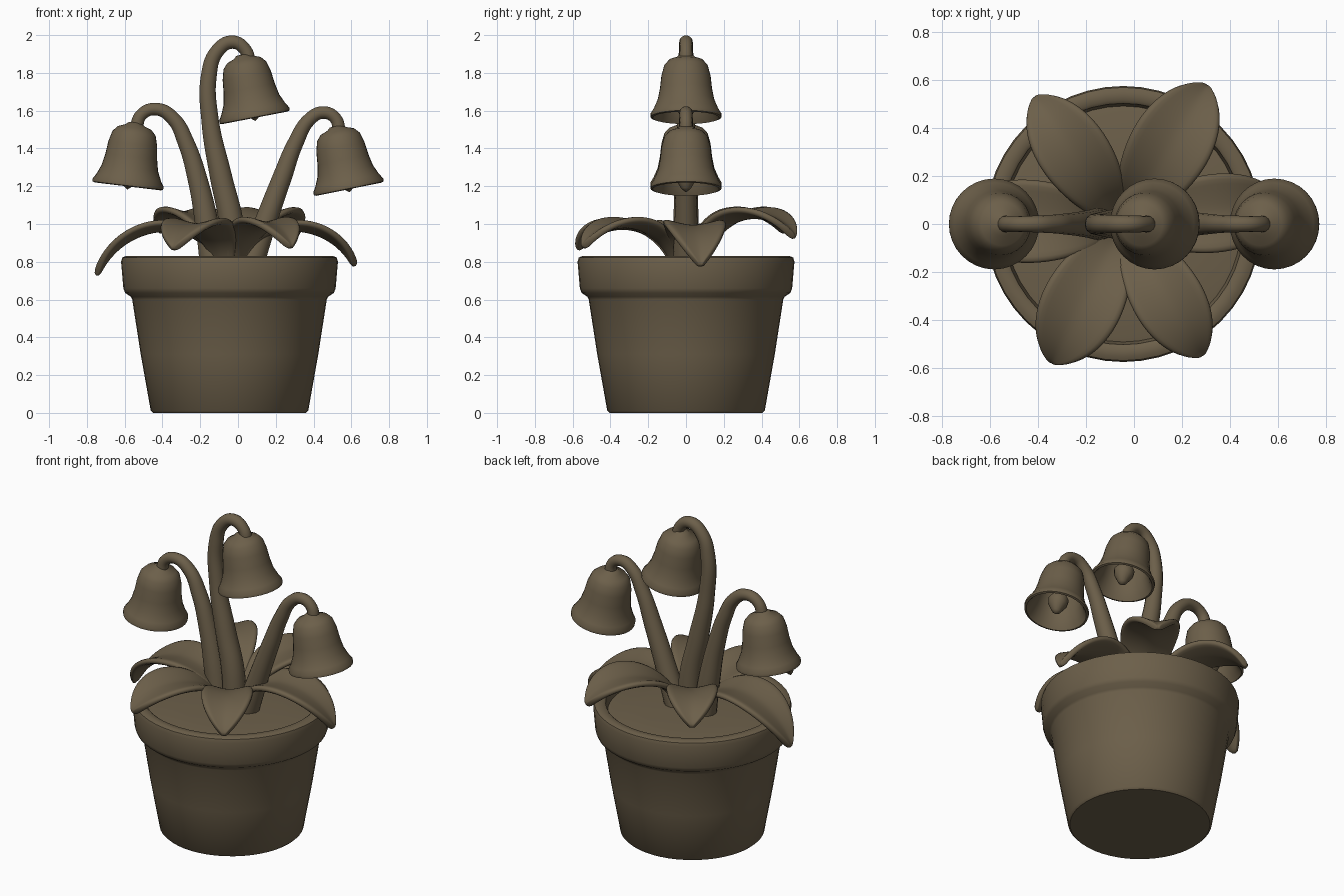
import bpy, bmesh, math
from mathutils import Vector, Matrix, geometry

if "Cube" in bpy.data.objects:
    bpy.data.objects.remove(bpy.data.objects["Cube"])

CX = -0.045  # pot axis
brown = bpy.data.materials.new("olive brown")
brown.diffuse_color = (0.15, 0.115, 0.068, 1)
brown.use_nodes = True
brown.node_tree.nodes["Principled BSDF"].inputs["Base Color"].default_value = brown.diffuse_color


def finish(obj, angle=40):
    obj.data.materials.clear()
    obj.data.materials.append(brown)
    bpy.ops.object.select_all(action='DESELECT')
    obj.select_set(True)
    bpy.context.view_layer.objects.active = obj
    bpy.ops.object.shade_smooth_by_angle(angle=math.radians(angle))
    return obj


def mesh_object(name, bm):
    bmesh.ops.recalc_face_normals(bm, faces=bm.faces)
    me = bpy.data.meshes.new(name)
    bm.to_mesh(me)
    bm.free()
    obj = bpy.data.objects.new(name, me)
    bpy.context.collection.objects.link(obj)
    return obj


def lathe(name, profile, matrix, sides=48, angle=40):
    """Spin an (r, z) profile around z; r = 0 ends close to a pole."""
    bm = bmesh.new()
    vs = [bm.verts.new((r, 0, z)) for r, z in profile]
    es = [bm.edges.new(p) for p in zip(vs, vs[1:])]
    bmesh.ops.spin(bm, geom=vs + es, cent=(0, 0, 0), axis=(0, 0, 1),
                   angle=math.tau, steps=sides)
    bmesh.ops.remove_doubles(bm, verts=bm.verts, dist=1e-4)
    bm.transform(matrix)
    return finish(mesh_object(name, bm), angle)


def stem(name, pts):
    """Tapered tube through (x, z, radius) points."""
    cu = bpy.data.curves.new(name, 'CURVE')
    cu.dimensions = '3D'
    cu.bevel_depth = 1.0
    cu.bevel_resolution = 5
    cu.resolution_u = 8
    cu.use_fill_caps = True
    sp = cu.splines.new('BEZIER')
    sp.bezier_points.add(len(pts) - 1)
    for bp, (x, z, r) in zip(sp.bezier_points, pts):
        bp.co = (x, 0, z)
        bp.radius = r
        bp.handle_left_type = bp.handle_right_type = 'AUTO'
    obj = bpy.data.objects.new(name, cu)
    bpy.context.collection.objects.link(obj)
    bpy.ops.object.select_all(action='DESELECT')
    obj.select_set(True)
    bpy.context.view_layer.objects.active = obj
    bpy.ops.object.convert(target='MESH')
    return finish(bpy.context.view_layer.objects.active, 50)


def leaf(name, tip, z1, z2, half_width):
    """Arching pointed leaf from the plant centre to the tip (x, y, z)."""
    d = Vector((tip[0] - CX, tip[1], 0))
    length = d.length
    d.normalize()
    side = Vector((-d.y, d.x, 0))
    ctrl = [(0.05, 0.78), (0.14, z1), (length * 0.8, z2), (length - 0.01, tip[2] + 0.01)]
    n, m = 18, 4
    spine = geometry.interpolate_bezier(*[Vector((a, 0, b)) for a, b in ctrl], n + 1)
    bm = bmesh.new()
    rows = []
    for i, p in enumerate(spine):
        t = i / n
        w = half_width * max(math.sin(math.pi * t ** 1.25), 0) ** 0.85
        w += 0.04 * (1 - t) + 0.008
        tan = spine[min(i + 1, n)] - spine[max(i - 1, 0)]
        up = (d * -tan.z + Vector((0, 0, tan.x))).normalized()
        rows.append([bm.verts.new(Vector((CX, 0, p.z)) + d * p.x + side * (w * v / m)
                                  + up * (0.22 * w * abs(v / m) ** 1.4 - 0.01))
                     for v in range(-m, m + 1)])
    for a, b in zip(rows, rows[1:]):
        for j in range(2 * m):
            bm.faces.new((a[j], a[j + 1], b[j + 1], b[j]))
    obj = mesh_object(name, bm)
    sol = obj.modifiers.new("thickness", 'SOLIDIFY')
    sol.thickness = 0.036
    sol.offset = 0
    sub = obj.modifiers.new("rounding", 'SUBSURF')
    sub.levels = sub.render_levels = 1
    return finish(obj, 80)


# Pot with thick rim, and soil inside it
at_pot = Matrix.Translation((CX, 0, 0))
lathe("pot", [(0, 0), (0.405, 0), (0.417, 0.012), (0.47, 0.31), (0.515, 0.60),
              (0.522, 0.615), (0.553, 0.635), (0.562, 0.66), (0.574, 0.80),
              (0.568, 0.822), (0.55, 0.83), (0.515, 0.83), (0.502, 0.82),
              (0.485, 0.74), (0, 0.74)], at_pot)
lathe("soil", [(0, 0.785), (0.3, 0.782), (0.47, 0.77), (0.495, 0.765)], at_pot)

# Stems
stem("middle_stem", [(-0.02, 0.76, .07), (-0.035, 1.0, .067), (-0.09, 1.25, .06),
                     (-0.148, 1.55, .047), (-0.155, 1.78, .043), (-0.11, 1.915, .038),
                     (-0.03, 1.963, .036), (0.04, 1.92, .034), (0.06, 1.84, .036)])
stem("left_stem", [(-0.13, 0.76, .07), (-0.165, 1.0, .064), (-0.21, 1.22, .054),
                   (-0.275, 1.43, .045), (-0.345, 1.56, .038), (-0.43, 1.608, .034),
                   (-0.51, 1.58, .033), (-0.543, 1.49, .036)])
stem("right_stem", [(0.06, 0.76, .07), (0.15, 1.02, .06), (0.235, 1.25, .052),
                    (0.305, 1.43, .043), (0.38, 1.555, .036), (0.45, 1.59, .034),
                    (0.515, 1.56, .033), (0.538, 1.47, .036)])

# Hanging bell flowers, each with a pistil inside
bell = [(0, 0.335), (0.035, 0.332), (0.05, 0.318), (0.09, 0.303), (0.115, 0.275),
        (0.13, 0.22), (0.138, 0.15), (0.15, 0.09), (0.172, 0.04), (0.189, 0.012),
        (0.188, -0.004), (0.176, -0.008), (0.158, 0.02), (0.135, 0.08),
        (0.122, 0.16), (0.11, 0.23), (0.07, 0.275), (0, 0.28)]
pistil = [(0, 0.285), (0.03, 0.27), (0.035, 0.12), (0.06, 0.08), (0.055, 0.045),
          (0.025, -0.005), (0, -0.025)]
for side, x, z, tilt in (("middle", 0.088, 1.57, -0.19), ("left", -0.583, 1.207, 0.12),
                         ("right", 0.586, 1.192, -0.2)):
    m = Matrix.Translation((x, 0, z)) @ Matrix.Rotation(tilt, 4, 'Y')
    lathe(side + "_bell", bell, m, 32, 60)
    lathe(side + "_pistil", pistil, m, 16, 60)

# Ring of six leaves
leaf("left_leaf", (-0.77, 0.02, 0.72), 1.08, 1.04, 0.15)
leaf("right_leaf", (0.64, 0.08, 0.77), 1.07, 1.04, 0.14)
leaf("back_left_leaf", (-0.42, 0.54, 0.95), 1.09, 1.13, 0.125)
leaf("back_right_leaf", (0.31, 0.59, 0.92), 1.09, 1.13, 0.145)
leaf("front_left_leaf", (-0.35, -0.59, 0.86), 1.05, 1.05, 0.145)
leaf("front_right_leaf", (0.29, -0.56, 0.87), 1.06, 1.06, 0.125)
